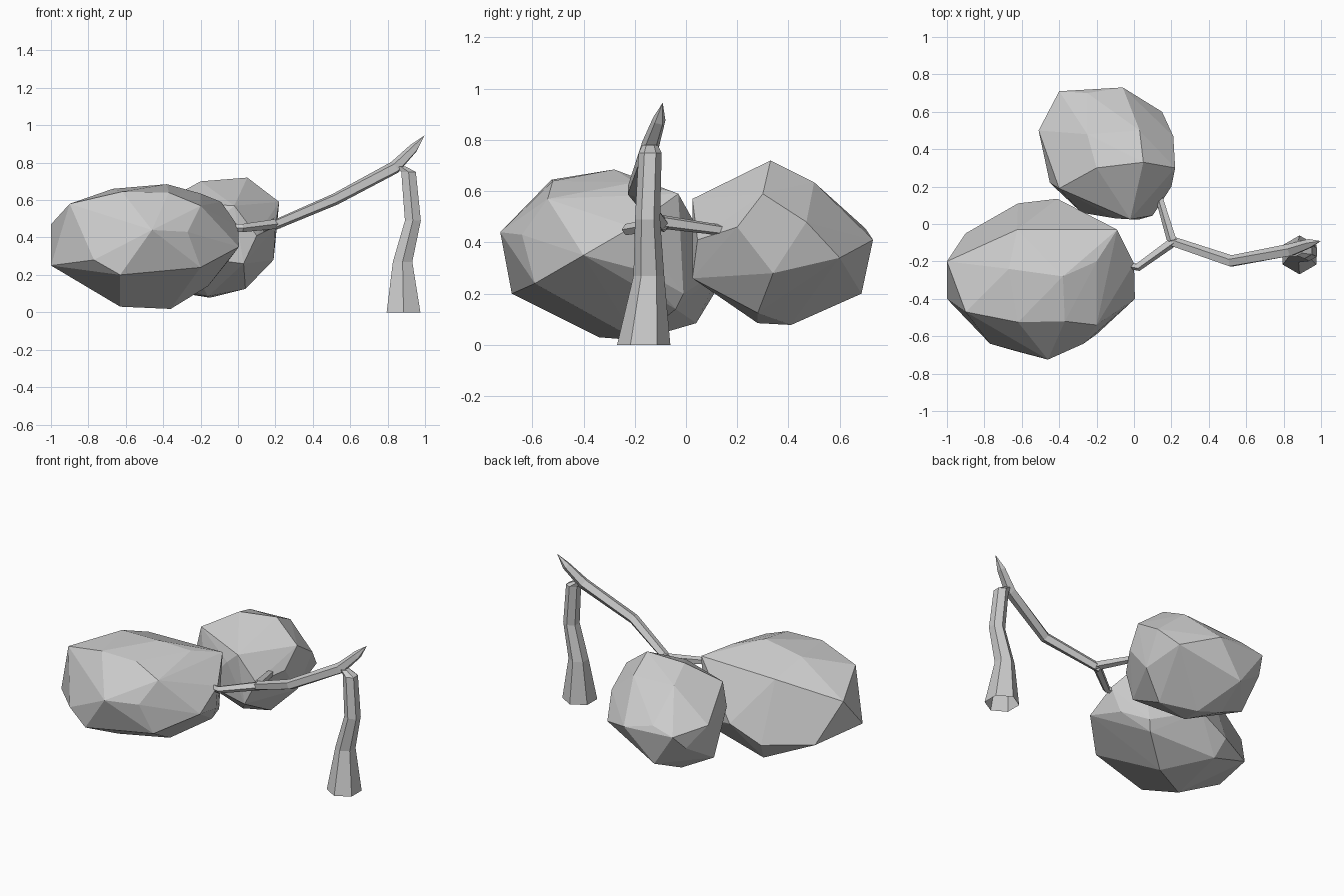
import bpy
import bmesh
from math import cos, sin, tau
from mathutils import Vector

cube = bpy.data.objects.get("Cube")
if cube:
    bpy.data.objects.remove(cube, do_unlink=True)

# Single flat material
grey = bpy.data.materials.new("plain grey")
grey.use_nodes = True
tone = (0.6, 0.6, 0.6, 1)
grey.diffuse_color = tone
grey.node_tree.nodes["Principled BSDF"].inputs["Base Color"].default_value = tone


def finish(bm, name):
    bmesh.ops.recalc_face_normals(bm, faces=bm.faces[:])
    mesh = bpy.data.meshes.new(name)
    bm.to_mesh(mesh)
    bm.free()
    mesh.materials.append(grey)
    obj = bpy.data.objects.new(name, mesh)
    bpy.context.collection.objects.link(obj)
    return obj


def crown(name, points):
    """Faceted leaf clump wrapped around its corner points."""
    bm = bmesh.new()
    for p in points:
        bm.verts.new(p)
    bmesh.ops.convex_hull(bm, input=bm.verts[:])
    loose = [v for v in bm.verts if not v.link_faces]
    bmesh.ops.delete(bm, geom=loose, context='VERTS')
    return finish(bm, name)


def limb(name, path, radii, sides, level=False):
    """Loft polygon rings along a path; level keeps rings horizontal and the foot open."""
    bm = bmesh.new()
    path = [Vector(p) for p in path]
    rings = []
    for i, (p, r) in enumerate(zip(path, radii)):
        ahead = path[min(i + 1, len(path) - 1)] - path[max(i - 1, 0)]
        if level:
            u, v = Vector((1, 0, 0)), Vector((0, 1, 0))
        else:
            u = ahead.cross(Vector((0, 0, 1))).normalized()
            v = u.cross(ahead).normalized()
        turns = [tau * (k + 0.5) / sides for k in range(sides)]
        rings.append([bm.verts.new(p + r * (u * cos(a) + v * sin(a))) for a in turns])
    for low, high in zip(rings, rings[1:]):
        for k in range(sides):
            n = (k + 1) % sides
            bm.faces.new((low[k], low[n], high[n], high[k]))
    if not level:
        bm.faces.new(rings[0])
    bm.faces.new(rings[-1])
    bmesh.ops.remove_doubles(bm, verts=bm.verts[:], dist=0.002)
    return finish(bm, name)


# Large front crown: upper, middle and lower corners
crown("large_crown", [
    (-.9, -.47, .58), (-.62, -.525, .645), (-.37, -.52, .64), (-.2, -.54, .57),
    (-.67, -.24, .66), (-.625, -.03, .58), (-.38, -.28, .685), (-.09, -.03, .59),
    (-.2, -.2, .635), (-1, -.2, .47), (-1, -.4, .25), (-.46, -.725, .44),
    (-.27, -.64, .43), (-.77, -.64, .28), (-.63, -.68, .2), (-.2, -.59, .24),
    (.005, -.4, .35), (0, -.21, .46), (-.04, -.17, .29), (-.9, -.05, .215),
    (-.62, .11, .2), (-.41, .135, .295), (-.63, -.34, .03), (-.36, -.19, .018),
    (-.16, -.04, .14), (-.13, -.01, .2), (-.59, .04, .085)])

# Small rear crown: upper, middle and lower corners
crown("small_crown", [
    (.05, .33, .72), (-.2, .3, .7), (-.25, .48, .635), (.03, .5, .635),
    (-.4, .19, .59), (.22, .3, .59), (.21, .47, .48), (.2, .2, .46),
    (.15, .6, .34), (.19, .34, .28), (.1, .045, .41), (-.02, .025, .57),
    (.03, .025, .26), (-.1, .03, .5), (-.28, .06, .3), (-.06, .73, .41),
    (-.25, .685, .2), (-.25, .7, .455), (-.4, .71, .42), (-.44, .63, .33),
    (-.51, .5, .45), (-.49, .41, .2), (-.45, .22, .45), (-.15, .41, .078),
    (-.16, .28, .085), (.04, .28, .125), (-.29, .46, .1)])

# Standing trunk with a flared, open foot
limb("trunk", [(.885, -.165, 0), (.88, -.145, .27), (.935, -.15, .49), (.912, -.14, .75),
               (.87, -.14, .78)],
     [.104, .06, .049, .045, .03], 6, level=True)

# Bent main branch ending in a snapped point
limb("main_branch", [(.19, -.09, .465), (.52, -.2, .605), (.84, -.14, .775),
                     (.94, -.105, .877), (.998, -.09, .945)],
     [.028, .033, .036, .026, .001], 5)

# Fork branches reaching into the two crowns
limb("front_fork", [(.22, -.085, .475), (.02, -.23, .45), (-.06, -.215, .45)],
     [.028, .023, .02], 5)
limb("rear_fork", [(.205, -.09, .48), (.13, .16, .445)], [.028, .021], 5)
